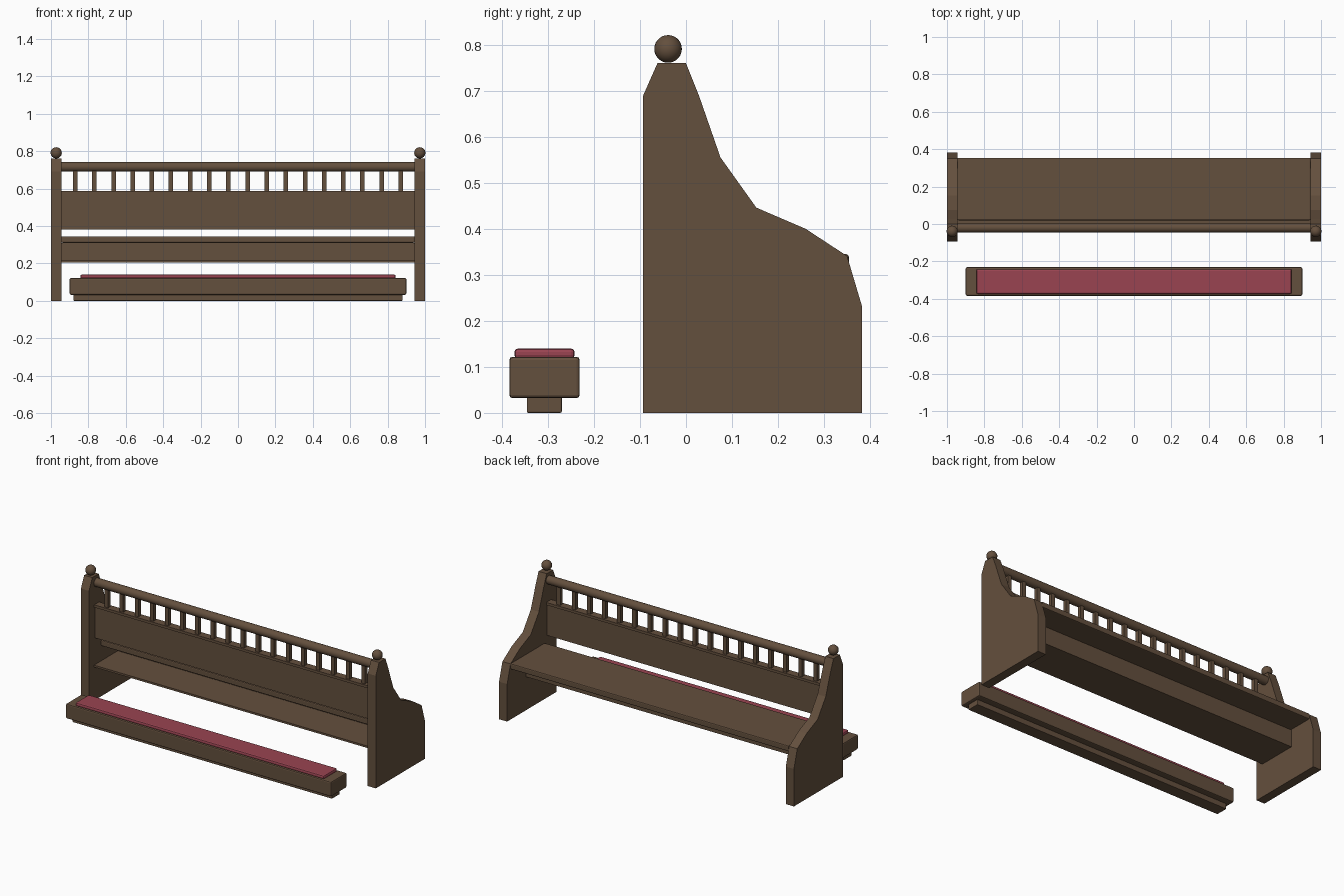
import bpy, bmesh, math
from mathutils import Matrix

if "Cube" in bpy.data.objects:
    bpy.data.objects.remove(bpy.data.objects["Cube"])


def material(name, rgb):
    m = bpy.data.materials.new(name)
    m.diffuse_color = (*rgb, 1)
    m.use_nodes = True
    m.node_tree.nodes["Principled BSDF"].inputs["Base Color"].default_value = m.diffuse_color
    return m


WOOD = material("brown wood", (0.127, 0.079, 0.047))
RED = material("red cushion fabric", (0.32, 0.057, 0.083))


def finish(name, bm, mat, bevel=0.0, smooth=False):
    bmesh.ops.recalc_face_normals(bm, faces=bm.faces)
    me = bpy.data.meshes.new(name)
    bm.to_mesh(me)
    bm.free()
    me.materials.append(mat)
    ob = bpy.data.objects.new(name, me)
    bpy.context.collection.objects.link(ob)
    if bevel:
        mod = ob.modifiers.new("soft edges", 'BEVEL')
        mod.width = bevel
        mod.segments = 2
    if smooth:
        bpy.context.view_layer.objects.active = ob
        ob.select_set(True)
        bpy.ops.object.shade_smooth_by_angle(angle=math.radians(40))
        ob.select_set(False)
    return ob


def extrude_x(name, profile, x0, x1, mat=WOOD, bevel=0.0):
    """Extrude a (y, z) outline from x0 to x1."""
    bm = bmesh.new()
    face = bm.faces.new([bm.verts.new((x0, y, z)) for y, z in profile])
    new = bmesh.ops.extrude_face_region(bm, geom=[face])["geom"]
    bmesh.ops.translate(bm, vec=(x1 - x0, 0, 0),
                        verts=[v for v in new if isinstance(v, bmesh.types.BMVert)])
    return finish(name, bm, mat, bevel)


def bar(name, half, y0, y1, z0, z1, mat=WOOD, bevel=0.0):
    return extrude_x(name, [(y0, z0), (y1, z0), (y1, z1), (y0, z1)], -half, half, mat, bevel)


INNER = 0.945

# Shaped end panels with ball finials
END = [(-0.093, 0), (0.383, 0), (0.383, 0.23), (0.35, 0.341), (0.26, 0.40),
       (0.153, 0.446), (0.075, 0.555), (0.028, 0.69), (0, 0.76),
       (-0.062, 0.76), (-0.093, 0.69)]
for side, s in (("left", -1), ("right", 1)):
    extrude_x(side + "_end_panel", END, s * INNER, s * 1.0)
    bm = bmesh.new()
    bmesh.ops.create_uvsphere(bm, u_segments=24, v_segments=14, radius=0.03,
                              matrix=Matrix.Translation((s * 0.972, -0.039, 0.791)))
    finish(side + "_finial", bm, WOOD, smooth=True)

# Flat seat board with a gap behind it
bar("seat", INNER, 0.02, 0.354, 0.31, 0.345, bevel=0.006)

# Book shelf under the seat, closed by a front board
bar("under_shelf", INNER, -0.045, 0.20, 0.205, 0.217)
bar("shelf_front_board", INNER, 0.185, 0.20, 0.217, 0.31)

# Upright backrest board and the ledge on it
bar("backrest", INNER, -0.035, -0.005, 0.38, 0.572)
bar("backrest_ledge", INNER, -0.043, 0.004, 0.57, 0.586)

# Round top rail
bm = bmesh.new()
bmesh.ops.create_cone(bm, cap_ends=True, segments=20, radius1=0.026, radius2=0.026,
                      depth=2 * INNER,
                      matrix=Matrix.Translation((0, -0.02, 0.716)) @ Matrix.Rotation(math.pi / 2, 4, 'Y'))
finish("top_rail", bm, WOOD, smooth=True)

# Row of square balusters
bm = bmesh.new()
COUNT, STEP = 18, 0.1024
for i in range(COUNT):
    x = (i - (COUNT - 1) / 2) * STEP
    bmesh.ops.create_cube(bm, size=1, matrix=Matrix.Translation((x, -0.02, 0.64))
                          @ Matrix.Diagonal((0.024, 0.024, 0.12, 1)))
finish("balusters", bm, WOOD)

# Kneeler behind the bench
bar("kneeler_base", 0.88, -0.346, -0.27, 0, 0.036, bevel=0.003)
bar("kneeler_body", 0.90, -0.384, -0.231, 0.032, 0.122, bevel=0.007)
bar("kneeler_cushion", 0.843, -0.373, -0.242, 0.118, 0.14, RED, bevel=0.008)
